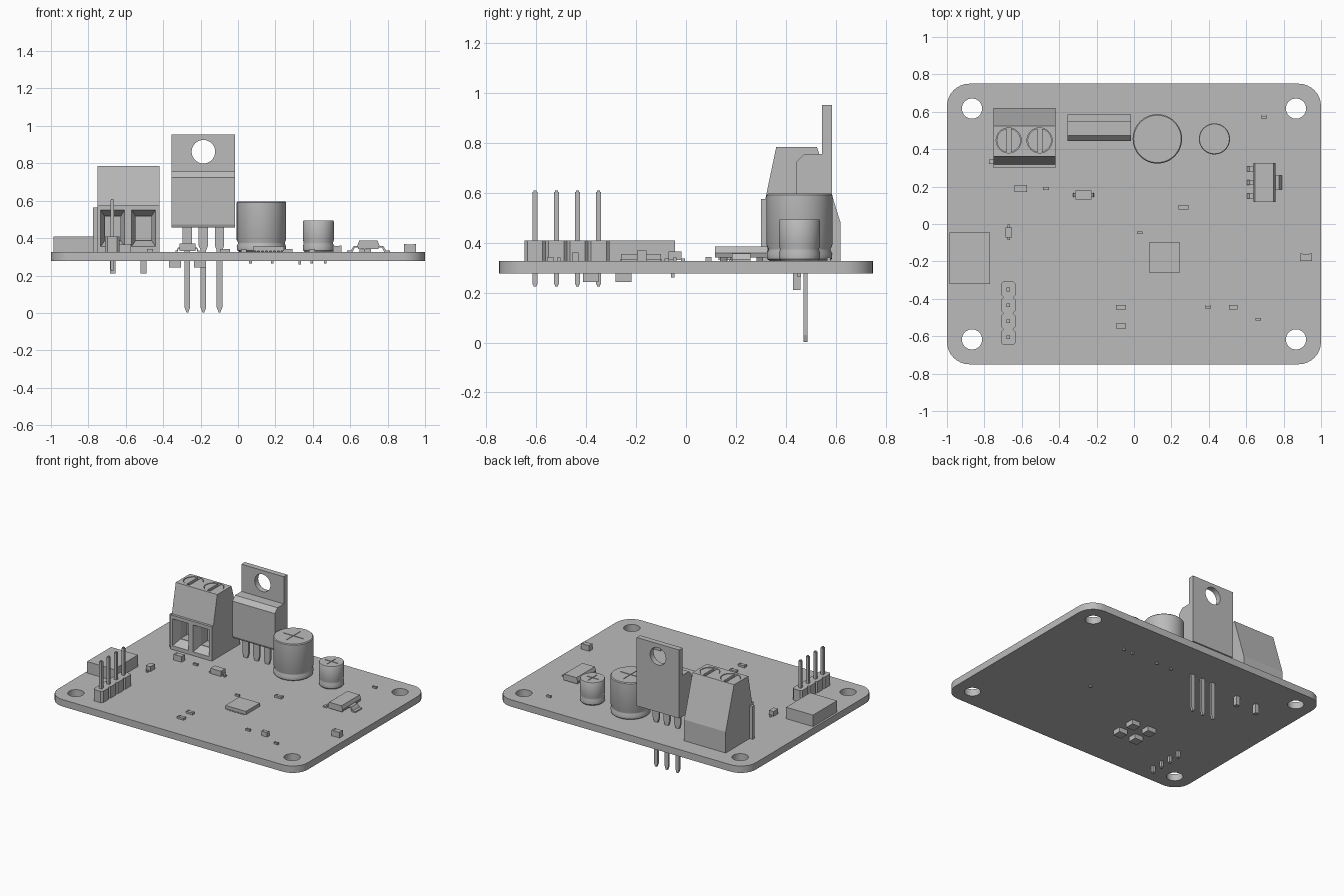
import bpy, bmesh, math
from mathutils import Vector

if "Cube" in bpy.data.objects:
    bpy.data.objects.remove(bpy.data.objects["Cube"], do_unlink=True)

GREY = bpy.data.materials.new("plain grey")
GREY.use_nodes = True
GREY.diffuse_color = (0.5, 0.5, 0.5, 1)
GREY.node_tree.nodes["Principled BSDF"].inputs["Base Color"].default_value = (0.5, 0.5, 0.5, 1)
BOT, TOP = 0.277, 0.327     # board faces


def finish(name, bm, smooth=False):
    bmesh.ops.recalc_face_normals(bm, faces=bm.faces)
    mesh = bpy.data.meshes.new(name)
    bm.to_mesh(mesh)
    bm.free()
    mesh.materials.append(GREY)
    ob = bpy.data.objects.new(name, mesh)
    bpy.context.collection.objects.link(ob)
    if smooth:
        select(ob)
        bpy.ops.object.shade_smooth_by_angle(angle=math.radians(35))
    return ob


def select(ob):
    bpy.ops.object.select_all(action='DESELECT')
    ob.select_set(True)
    bpy.context.view_layer.objects.active = ob


def prism(name, pts, axis, lo, hi):
    """Extrude a flat outline along one axis."""
    place = {'x': lambda a, b, d: (d, a, b), 'y': lambda a, b, d: (a, d, b),
             'z': lambda a, b, d: (a, b, d)}[axis]
    bm = bmesh.new()
    face = bm.faces.new([bm.verts.new(place(a, b, lo)) for a, b in pts])
    out = bmesh.ops.extrude_face_region(bm, geom=[face])
    moved = [v for v in out["geom"] if isinstance(v, bmesh.types.BMVert)]
    bmesh.ops.translate(bm, verts=moved, vec=Vector(place(0, 0, hi - lo)))
    return finish(name, bm)


def box(name, x, y, z0, z1, sx, sy):
    return prism(name, [(x - sx / 2, y - sy / 2), (x + sx / 2, y - sy / 2),
                        (x + sx / 2, y + sy / 2), (x - sx / 2, y + sy / 2)], 'z', z0, z1)


def circle(x, y, r, n=32):
    return [(x + r * math.cos(math.tau * i / n), y + r * math.sin(math.tau * i / n))
            for i in range(n)]


def cut(ob, cutters):
    for c in cutters:
        c.hide_render = True
        mod = ob.modifiers.new("cut", 'BOOLEAN')
        mod.operation, mod.solver, mod.object = 'DIFFERENCE', 'EXACT', c
        select(ob)
        bpy.ops.object.modifier_apply(modifier=mod.name)
        bpy.data.objects.remove(c, do_unlink=True)


def lathe(name, x, y, profile, n=48):
    bm = bmesh.new()
    vs = [bm.verts.new((x + r, y, z)) for r, z in profile]
    es = [bm.edges.new(p) for p in zip(vs, vs[1:])]
    bmesh.ops.spin(bm, geom=vs + es, cent=(x, y, 0), axis=(0, 0, 1),
                   angle=math.tau, steps=n)
    bmesh.ops.remove_doubles(bm, verts=bm.verts, dist=0.0004)
    return finish(name, bm, True)


def smooth(ob):
    select(ob)
    bpy.ops.object.shade_smooth_by_angle(angle=math.radians(30))


# Circuit board with rounded corners and mounting holes
R = 0.12
outline = []
for quarter, (sx, sy) in enumerate([(1, 1), (-1, 1), (-1, -1), (1, -1)]):
    for i in range(9):
        a = (quarter + i / 8) * math.pi / 2
        outline.append((sx * (1 - R) + R * math.cos(a), sy * (0.75 - R) + R * math.sin(a)))
board = prism("circuit_board", outline, 'z', BOT, TOP)
cut(board, [prism("hole_cutter", circle(sx * 0.866, sy * 0.617, 0.054), 'z', 0.2, 0.4)
            for sx in (-1, 1) for sy in (-1, 1)])
smooth(board)

# Screw terminal block
block = prism("terminal_block", [(0.3, TOP), (0.3, 0.575), (0.318, 0.575), (0.362, 0.785),
                                 (0.525, 0.785), (0.62, 0.48), (0.62, TOP)],
              'x', -0.752, -0.42)
cutters = []
for x in (-0.67, -0.505):
    # Wire funnel tapering into a deep slot
    bm = bmesh.new()
    bmesh.ops.create_cube(bm, size=1)
    for v in bm.verts:
        front = v.co.y < 0
        v.co = (x + v.co.x * (0.135 if front else 0.085),
                0.29 if front else 0.36,
                0.452 + v.co.z * (0.205 if front else 0.13))
    cutters.append(finish("funnel_cutter", bm))
    cutters.append(box("wire_cutter", x, 0.39, 0.39, 0.515, 0.084, 0.09))
    cutters.append(prism("screw_cutter", circle(x, 0.447, 0.067), 'z', 0.76, 0.85))
cut(block, cutters)
for x in (-0.67, -0.505):
    screw = prism("terminal_screw", circle(x, 0.447, 0.064), 'z', 0.755, 0.782)
    cut(screw, [box("slot_cutter", x, 0.447, 0.766, 0.8, 0.024, 0.2)])
    box("terminal_pin", x, 0.445, 0.21, BOT, 0.03, 0.03)
box("terminal_side_rib", -0.763, 0.333, TOP, 0.565, 0.024, 0.024)

# Power regulator: metal tab, body and three long legs
XR = -0.185
tab = prism("regulator_tab", [(XR - 0.17, 0.458), (XR + 0.17, 0.458),
                              (XR + 0.17, 0.953), (XR - 0.17, 0.953)], 'y', 0.545, 0.585)
cut(tab, [prism("tab_cutter", circle(XR, 0.862, 0.063), 'y', 0.4, 0.7)])
prism("regulator_body", [(0.443, 0.472), (0.443, 0.725), (0.473, 0.756), (0.546, 0.756),
                         (0.546, 0.456), (0.45, 0.456)], 'x', XR - 0.17, XR + 0.17)
half_leg = [(0.025, 0.47), (0.025, 0.36), (0.015, 0.335), (0.015, 0.03), (0.005, 0.003)]
for x in (XR - 0.086, XR, XR + 0.086):
    pts = [(x + w, z) for w, z in half_leg] + [(x - w, z) for w, z in reversed(half_leg)]
    prism("regulator_leg", pts, 'y', 0.472, 0.488)

# Round capacitors with a crimp groove and scored cross
for name, x, r, h in (("large_capacitor", 0.125, 0.132, 0.597),
                      ("small_capacitor", 0.43, 0.083, 0.493)):
    y = 0.455
    can = lathe(name, x, y, [(0, TOP), (r * 0.9, TOP), (r * 0.98, TOP + 0.008), (r, TOP + 0.03),
                             (r * 0.95, TOP + 0.043), (r * 0.95, TOP + 0.05),
                             (r, TOP + 0.065), (r, h - 0.006), (r * 0.96, h), (0, h)])
    cut(can, [box("score_cutter", x, y, h - 0.004, h + 0.02, r * 1.2, 0.006),
              box("score_cutter", x, y, h - 0.004, h + 0.02, 0.006, r * 1.2)])
    for s in (-1, 1):
        box(name + "_lead", x + s * r * 0.44, y, 0.263, BOT, 0.014, 0.014)

# Four-pin header
for y in (-0.605, -0.52, -0.435, -0.35):
    w, l, c = 0.038, 0.0425, 0.012
    prism("header_segment", [(-0.672 + a, y + b) for a, b in
                             [(w, c - l), (w, l - c), (w - c, l), (c - w, l),
                              (-w, l - c), (-w, c - l), (c - w, -l), (w - c, -l)]],
          'z', TOP, 0.41)
    box("header_pin", -0.672, y, 0.232, 0.603, 0.02, 0.02)
    for z0, z1 in ((0.225, 0.232), (0.603, 0.61)):
        box("header_pin_tip", -0.672, y, z0, z1, 0.012, 0.012)

# Side connector, flat chip and its tiny edge pads
box("side_connector", -0.878, -0.182, TOP, 0.41, 0.215, 0.275)
box("flat_chip", 0.163, -0.18, TOP + 0.004, 0.355, 0.165, 0.16)
for i in range(7):
    for s in (-1, 1):
        box("chip_pad", 0.163 + (i - 3) * 0.021, -0.18 + s * 0.08, TOP, 0.333, 0.01, 0.008)

# Surface regulator with bent leads
prism("surface_regulator", [(0.643, 0.342), (0.638, 0.36), (0.648, 0.386), (0.747, 0.386),
                            (0.756, 0.36), (0.75, 0.342)], 'y', 0.117, 0.327)


def bent_lead(name, x, y, reach, width, z=0.358):
    """Lead leaving the body flat, then stepping down to the board."""
    t = 0.008
    pts = [(0, z), (0.4, z), (0.65, TOP + t), (1, TOP + t),
           (1, TOP), (0.5, TOP), (0.3, z - t), (0, z - t)]
    prism(name, [(x + reach * a, b) for a, b in pts], 'y', y - width / 2, y + width / 2)


for y in (0.15, 0.222, 0.295):
    bent_lead("surface_regulator_lead", 0.642, y, -0.058, 0.026)
bent_lead("surface_regulator_tab", 0.752, 0.222, 0.06, 0.075)

# Diodes with end leads
box("diode_body", -0.27, 0.155, TOP + 0.005, 0.37, 0.085, 0.05)
for s in (-1, 1):
    bent_lead("diode_lead", -0.27 + s * 0.042, 0.155, s * 0.022, 0.022, 0.35)
    box("small_diode_lead", -0.67, -0.045 + s * 0.033, TOP, 0.338, 0.012, 0.016)
box("small_diode_body", -0.67, -0.045, TOP + 0.004, 0.366, 0.036, 0.052)

# Chip resistors and capacitors: x, y, length, width, height, each with raised end caps
for x, y, l, w, h in [(-0.605, 0.19, 0.066, 0.036, 0.042), (0.919, -0.178, 0.064, 0.038, 0.042),
                      (-0.47, 0.19, 0.032, 0.016, 0.014), (0.265, 0.09, 0.052, 0.024, 0.016),
                      (0.03, -0.046, 0.03, 0.014, 0.014), (-0.07, -0.445, 0.052, 0.026, 0.016),
                      (-0.07, -0.545, 0.052, 0.026, 0.016), (0.395, -0.445, 0.032, 0.016, 0.014),
                      (0.53, -0.445, 0.046, 0.026, 0.034), (0.665, -0.51, 0.03, 0.014, 0.014),
                      (0.695, 0.572, 0.03, 0.014, 0.014)]:
    box("chip_part", x, y, TOP, TOP + h - 0.002, l * 0.6, w * 0.96)
    for s in (-1, 1):
        box("chip_part_end", x + s * l * 0.4, y, TOP, TOP + h, l * 0.2, w)

# Underside feet and a stray lead
for x in (-0.337, -0.203):
    for y in (-0.382, -0.25):
        box("underside_block", x, y, 0.243, BOT, 0.066, 0.064)
box("underside_lead", 0.33, -0.053, 0.26, BOT, 0.014, 0.014)
